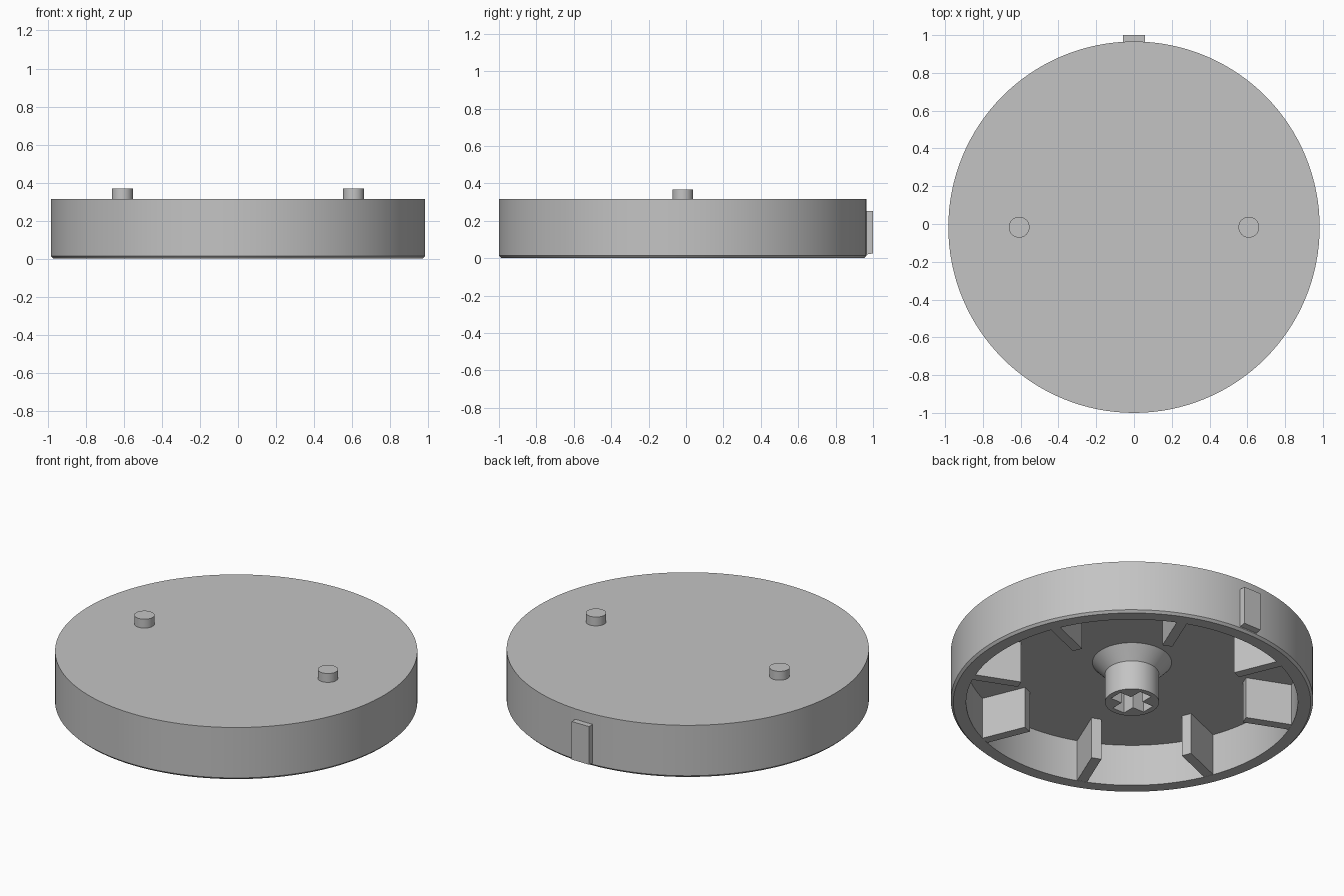
import bpy, bmesh
from math import pi, radians, sin, cos
from mathutils import Matrix, Vector

cube = bpy.data.objects.get("Cube")
if cube:
    bpy.data.objects.remove(cube, do_unlink=True)

CY = -0.017          # disc centre in y
R, R_IN = 0.983, 0.90
TOP, CEIL = 0.315, 0.25

grey = bpy.data.materials.new("light grey plastic")
grey.use_nodes = True
grey.diffuse_color = (0.55, 0.55, 0.55, 1)
grey.node_tree.nodes["Principled BSDF"].inputs["Base Color"].default_value = (0.55, 0.55, 0.55, 1)


def finish(name, bm, smooth=False):
    bmesh.ops.recalc_face_normals(bm, faces=bm.faces)
    mesh = bpy.data.meshes.new(name)
    bm.to_mesh(mesh)
    bm.free()
    mesh.materials.append(grey)
    ob = bpy.data.objects.new(name, mesh)
    bpy.context.collection.objects.link(ob)
    bpy.ops.object.select_all(action='DESELECT')
    ob.select_set(True)
    bpy.context.view_layer.objects.active = ob
    if smooth:
        bpy.ops.object.shade_smooth_by_angle(angle=radians(25))
    return ob


def lathe(name, profile, x=0, steps=96):
    """Revolve (radius, z) points around a vertical axis."""
    bm = bmesh.new()
    vs = [bm.verts.new((r, 0, z)) for r, z in profile]
    edges = [bm.edges.new(pair) for pair in zip(vs, vs[1:])]
    bmesh.ops.spin(bm, geom=vs + edges, cent=(0, 0, 0), axis=(0, 0, 1),
                   angle=2 * pi, steps=steps)
    bmesh.ops.remove_doubles(bm, verts=bm.verts, dist=1e-5)
    bmesh.ops.translate(bm, verts=bm.verts, vec=(x, CY, 0))
    return finish(name, bm, True)


def box(name, lo, hi, angle=0):
    """Box between two corners, turned about the disc axis."""
    lo, hi = Vector(lo), Vector(hi)
    bm = bmesh.new()
    bmesh.ops.create_cube(bm, size=1)
    bmesh.ops.scale(bm, verts=bm.verts, vec=hi - lo)
    bmesh.ops.translate(bm, verts=bm.verts, vec=(lo + hi) / 2)
    bmesh.ops.transform(bm, verts=bm.verts,
                        matrix=Matrix.Translation((0, CY, 0)) @ Matrix.Rotation(angle, 4, 'Z'))
    return finish(name, bm)


# Hollow disc with a small bottom chamfer
lathe("disc_shell", [(0, TOP), (R, TOP), (R, 0.013), (0.97, 0),
                     (R_IN, 0), (R_IN, CEIL), (0, CEIL)], steps=128)

# Two pegs on top
for side, x in (("left", 0.608), ("right", -0.608)):
    lathe("peg_" + side, [(0, 0.368), (0.055, 0.368), (0.055, TOP - 0.01), (0, TOP - 0.01)],
          x, steps=48)

# Locating key on the back, with a slanted underside
key = box("back_key", (-0.057, 0.94, 0.013), (0.057, 1 - CY, 0.253))
for v in key.data.vertices:
    if v.co.y > 0.98 and v.co.z < 0.1:
        v.co.z = 0.025

# Eight radial ribs under the disc
for i in range(8):
    box(f"rib_{i + 1}", (0.64, -0.028, 0.001), (R_IN + 0.02, 0.028, CEIL + 0.01),
        radians(22.5 + 45 * i))

# Central hub with a flared root
hub = lathe("hub", [(0, CEIL + 0.01), (0.215, CEIL + 0.01), (0.215, CEIL),
                    (0.147, 0.175), (0.147, 0), (0, 0)], steps=64)

# Cross-shaped socket cut into the hub
bm = bmesh.new()
a, w = 0.115, 0.04
quarter = [(a, -w), (a, w), (w, w)]
pts = [(x * cos(q) - y * sin(q), x * sin(q) + y * cos(q) + CY, -0.05)
       for q in (k * pi / 2 for k in range(4)) for x, y in quarter]
face = bm.faces.new([bm.verts.new(p) for p in pts])
ext = bmesh.ops.extrude_face_region(bm, geom=[face])
bmesh.ops.translate(bm, verts=[g for g in ext["geom"] if isinstance(g, bmesh.types.BMVert)],
                    vec=(0, 0, CEIL + 0.045))
cutter = finish("socket_cutter", bm)
cutter.hide_render = True

bpy.context.view_layer.objects.active = hub
mod = hub.modifiers.new("socket", 'BOOLEAN')
mod.operation = 'DIFFERENCE'
mod.solver = 'EXACT'
mod.object = cutter
bpy.ops.object.modifier_apply(modifier=mod.name)
bpy.data.objects.remove(cutter, do_unlink=True)
cutter = None
bpy.ops.object.select_all(action='DESELECT')
hub.select_set(True)
bpy.ops.object.shade_smooth_by_angle(angle=radians(25))
